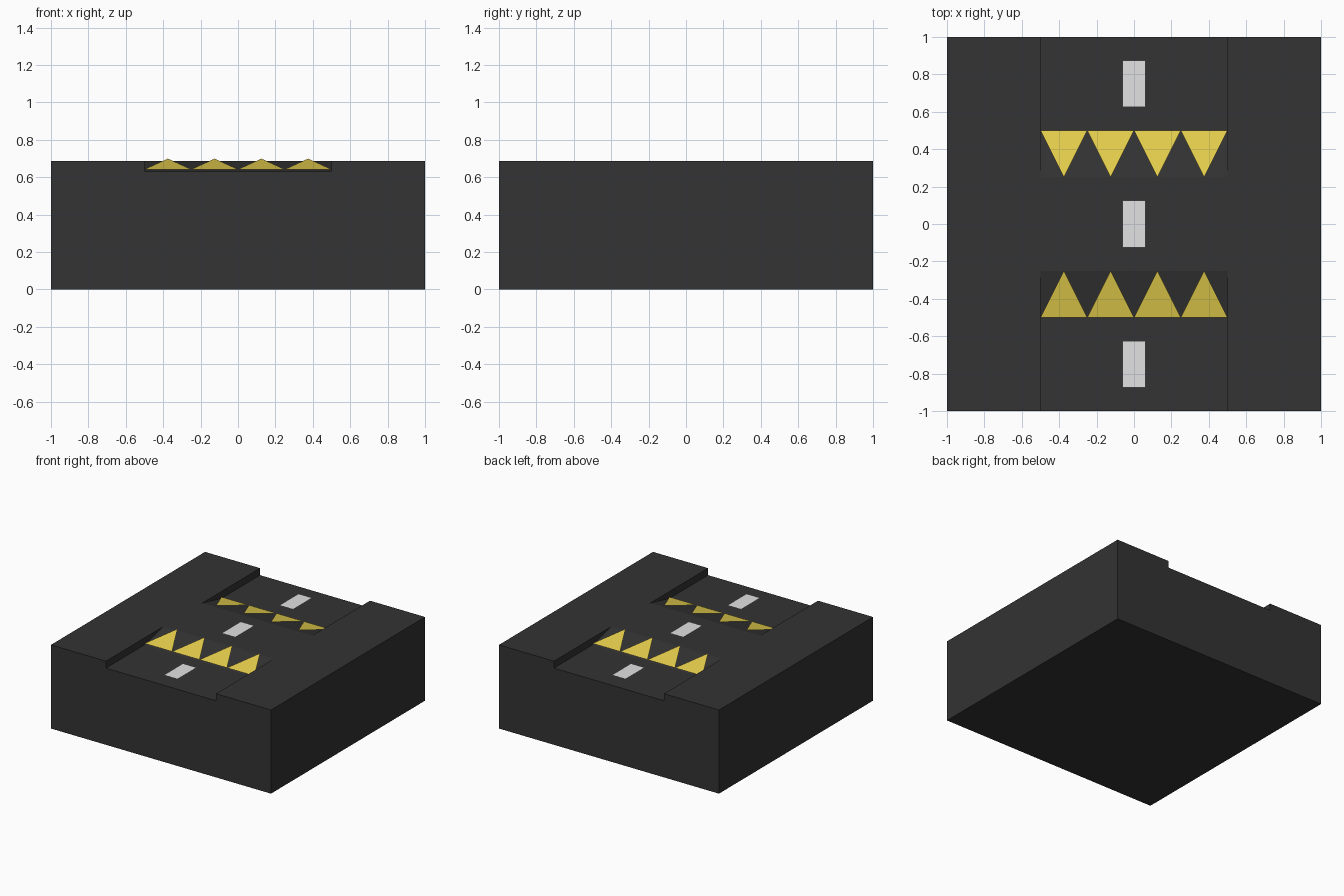
import bpy

if "Cube" in bpy.data.objects:
    bpy.data.objects.remove(bpy.data.objects["Cube"])

CURB, ROAD, LIFT = 0.6875, 0.63, 0.012   # curb top, road level, paint height


def material(name, rgb):
    m = bpy.data.materials.new(name)
    lin = [(c / 255 / 12.92) if c < 10 else ((c / 255 + 0.055) / 1.055) ** 2.4 for c in rgb]
    m.diffuse_color = (*lin, 1)
    m.use_nodes = True
    m.node_tree.nodes["Principled BSDF"].inputs["Base Color"].default_value = m.diffuse_color
    return m


ASPHALT = material("dark asphalt", (51, 51, 51))
YELLOW = material("warning yellow", (236, 212, 79))
WHITE = material("lane white", (226, 226, 226))


def build(name, verts, faces, mat):
    me = bpy.data.meshes.new(name)
    me.from_pydata(verts, [], faces)
    me.materials.append(mat)
    ob = bpy.data.objects.new(name, me)
    bpy.context.collection.objects.link(ob)
    return ob


def prism(name, near, far, mat, sides=None):
    """Loft between two matching outlines; sides limits which edges get walls."""
    n = len(near)
    faces = [(i, (i + 1) % n, n + (i + 1) % n, n + i) for i in (sides or range(n))]
    faces += [tuple(reversed(range(n))), tuple(range(n, 2 * n))]
    return build(name, near + far, faces, mat)


# Ground block with a sunken road running along y
section = [(-1, 0), (1, 0), (1, CURB), (0.5, CURB), (0.5, ROAD),
           (-0.5, ROAD), (-0.5, CURB), (-1, CURB)]
prism("road_block", [(x, -1, z) for x, z in section],
      [(x, 1, z) for x, z in section], ASPHALT)

# Speed bump: ramp, flat top, ramp, flush with the curbs
bump = [(-0.5, ROAD), (-0.25, CURB), (0.25, CURB), (0.5, ROAD)]
prism("speed_bump", [(-0.5, y, z) for y, z in bump],
      [(0.5, y, z) for y, z in bump], ASPHALT, sides=[0, 1, 2])

# Yellow warning triangles painted on both ramps
for side, label in ((-1, "front"), (1, "back")):
    verts, faces = [], []
    for i in range(4):
        x, k = -0.5 + 0.25 * i, len(verts)
        verts += [(x, side * 0.5, ROAD + LIFT), (x + 0.25, side * 0.5, ROAD + LIFT),
                  (x + 0.125, side * 0.25, CURB + LIFT)]
        faces.append((k, k + 1, k + 2) if side < 0 else (k + 2, k + 1, k))
    build(label + "_warning_triangles", verts, faces, YELLOW)

# White lane dashes
for y, z, label in ((-0.75, ROAD, "front"), (0, CURB, "middle"), (0.75, ROAD, "back")):
    build(label + "_lane_dash",
          [(sx * 0.0625, y + sy * 0.125, z + LIFT)
           for sx, sy in ((-1, -1), (1, -1), (1, 1), (-1, 1))],
          [(0, 1, 2, 3)], WHITE)
